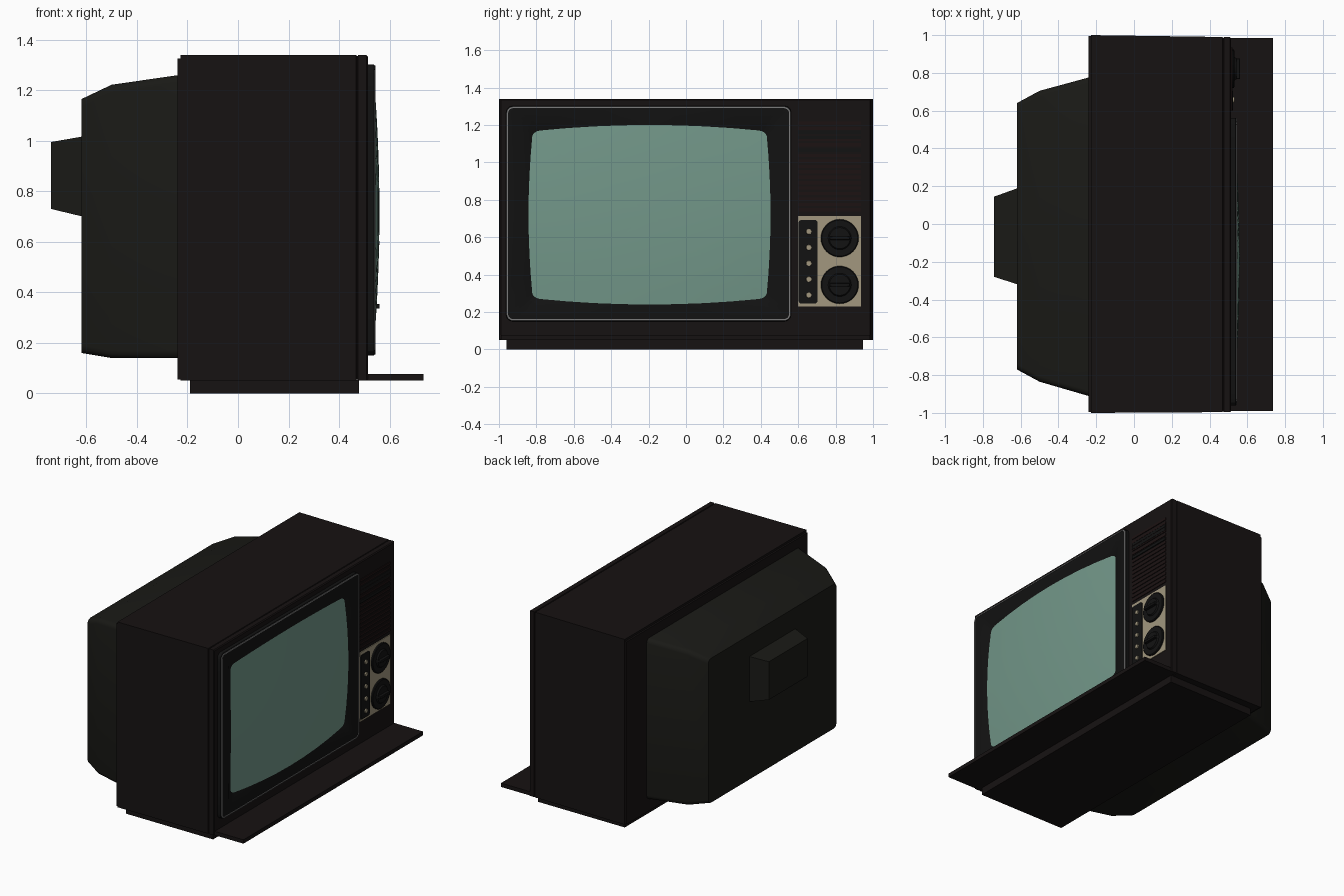
import bpy, bmesh, math
from mathutils import Matrix

if "Cube" in bpy.data.objects:
    bpy.data.objects.remove(bpy.data.objects["Cube"])


def material(name, r, g, b):
    m = bpy.data.materials.new(name)
    m.diffuse_color = (r, g, b, 1)
    m.use_nodes = True
    m.node_tree.nodes["Principled BSDF"].inputs["Base Color"].default_value = m.diffuse_color
    return m


CABINET = material("dark_wood", 0.008, 0.006, 0.006)
BACK = material("back_plastic", 0.010, 0.010, 0.008)
BLACK = material("black_plastic", 0.006, 0.006, 0.006)
GRILLE = material("grille_brown", 0.012, 0.006, 0.006)
GLASS = material("screen_glass", 0.17, 0.31, 0.25)
BEIGE = material("beige_panel", 0.36, 0.31, 0.21)
TRIM = material("metal_trim", 0.2, 0.2, 0.2)


def ring(x, y0, y1, z0, z1, r=0.0, seg=6):
    """Rounded rectangle facing +x, counter-clockwise."""
    if r == 0:
        return [(x, y0, z0), (x, y1, z0), (x, y1, z1), (x, y0, z1)]
    corners = [(y0 + r, z0 + r, 180), (y1 - r, z0 + r, 270),
               (y1 - r, z1 - r, 0), (y0 + r, z1 - r, 90)]
    return [(x, cy + r * math.cos(math.radians(a + 90 * i / seg)),
             cz + r * math.sin(math.radians(a + 90 * i / seg)))
            for cy, cz, a in corners for i in range(seg + 1)]


def circle(x, cy, cz, r, n=32):
    return [(x, cy + r * math.cos(2 * math.pi * i / n),
             cz + r * math.sin(2 * math.pi * i / n)) for i in range(n)]


def loft(name, rings, mat, start=True, end=True, bevel=0.0):
    bm = bmesh.new()
    rows = [[bm.verts.new(p) for p in r] for r in rings]
    for a, b in zip(rows, rows[1:]):
        n = len(a)
        for j in range(n):
            k = (j + 1) % n
            bm.faces.new((a[j], a[k], b[k], b[j]))
    if start:
        bm.faces.new(rows[0][::-1])
    if end:
        bm.faces.new(rows[-1])
    me = bpy.data.meshes.new(name)
    bm.to_mesh(me)
    bm.free()
    ob = bpy.data.objects.new(name, me)
    bpy.context.collection.objects.link(ob)
    me.materials.append(mat)
    if bevel:
        mod = ob.modifiers.new("bevel", 'BEVEL')
        mod.width = bevel
        mod.segments = 2
    bpy.ops.object.select_all(action='DESELECT')
    ob.select_set(True)
    bpy.context.view_layer.objects.active = ob
    bpy.ops.object.shade_smooth_by_angle(angle=math.radians(30))
    return ob


def box(name, x0, x1, y0, y1, z0, z1, mat, bevel=0.0):
    return loft(name, [ring(x0, y0, y1, z0, z1), ring(x1, y0, y1, z0, z1)], mat, bevel=bevel)


# Cabinet: tapered box with a thin rear lip and a seam behind the front edge
loft("cabinet", [
    ring(-0.24, -0.995, 0.995, 0.055, 1.325),
    ring(-0.228, -0.995, 0.995, 0.055, 1.325),
    ring(-0.228, -1.0, 1.0, 0.05, 1.34),
    ring(0.468, -0.996, 0.99, 0.05, 1.34),
    ring(0.47, -0.992, 0.986, 0.054, 1.336),
    ring(0.474, -0.992, 0.986, 0.054, 1.336),
    ring(0.476, -0.996, 0.99, 0.05, 1.34),
    ring(0.508, -0.996, 0.989, 0.05, 1.34),
    ring(0.514, -0.99, 0.983, 0.056, 1.334)], CABINET)

# Plinth and protruding front shelf
box("plinth", -0.19, 0.48, -0.96, 0.945, 0, 0.052, CABINET)
box("front_shelf", 0.475, 0.735, -0.99, 0.985, 0.05, 0.077, CABINET)

# Rear tube housing and its neck cover
loft("rear_housing", [
    ring(-0.62, -0.77, 0.64, 0.16, 1.165, 0.03, 3),
    ring(-0.50, -0.835, 0.705, 0.14, 1.222, 0.03, 3),
    ring(-0.235, -0.912, 0.777, 0.14, 1.26, 0.03, 3)], BACK)
loft("neck_cover", [
    ring(-0.74, -0.28, 0.145, 0.73, 0.995),
    ring(-0.615, -0.32, 0.19, 0.70, 1.017)], BACK)


# Picture tube: barrel-shaped outline on a domed surface
def tube_ring(scale):
    pts = []
    for _, u, v in ring(0, -1, 1, -1, 1, 0.06):
        u, v = u * scale, v * scale
        pts.append((0.56 - 0.018 * v * v - 0.026 * u * u,
                    -0.195 + 0.647 * u * (1 - 0.035 * v * v),
                    0.72 + 0.48 * v * (1 - 0.07 * u * u)))
    return pts


def subdivided(pts, n=8):
    out = []
    for p, q in zip(pts, pts[1:] + pts[:1]):
        out += [tuple(a + (b - a) * i / n for a, b in zip(p, q)) for i in range(n)]
    return out


def refined_tube_ring(scale):
    pts = []
    for _, u, v in subdivided(ring(0, -1, 1, -1, 1, 0.06, 3)):
        u, v = u * scale, v * scale
        pts.append((0.56 - 0.018 * v * v - 0.026 * u * u,
                    -0.195 + 0.647 * u * (1 - 0.035 * v * v),
                    0.72 + 0.48 * v * (1 - 0.07 * u * u)))
    return pts


def fine(*args):
    return subdivided(ring(*args, 3))


loft("screen", [refined_tube_ring(s) for s in (1, 0.85, 0.7, 0.55, 0.4, 0.25, 0.1, 0.02)],
     GLASS, start=False)

# Screen surround: raised rim sloping in to the glass
loft("screen_surround", [
    fine(0.505, -0.962, 0.562, 0.15, 1.302, 0.035),
    fine(0.538, -0.962, 0.562, 0.15, 1.302, 0.035),
    fine(0.542, -0.957, 0.557, 0.155, 1.297, 0.03),
    fine(0.542, -0.875, 0.485, 0.205, 1.245, 0.05),
    refined_tube_ring(1.0)], BLACK, start=False, end=False)
loft("screen_trim", [
    ring(0.538, -0.959, 0.559, 0.154, 1.298, 0.035),
    ring(0.545, -0.959, 0.559, 0.154, 1.298, 0.035),
    ring(0.545, -0.951, 0.551, 0.162, 1.290, 0.028),
    ring(0.538, -0.951, 0.551, 0.162, 1.290, 0.028)], TRIM, start=False, end=False)

# Speaker grille: stacked slats with wider dark bars near the top
for i in range(17):
    box(f"grille_slat_{i + 1}", 0.51, 0.519, 0.60, 0.935, 0.738 + i * 0.029, 0.755 + i * 0.029, GRILLE)
for i, z in enumerate((1.055, 1.125, 1.15)):
    box(f"grille_bar_{i + 1}", 0.51, 0.521, 0.60, 0.935, z, z + 0.02, BLACK)

# Control panel with push buttons and two tuning knobs
box("control_panel", 0.51, 0.519, 0.60, 0.935, 0.23, 0.713, BEIGE)
loft("button_strip", [ring(0.515, 0.602, 0.703, 0.245, 0.692, 0.015),
                      ring(0.524, 0.602, 0.703, 0.245, 0.692, 0.015)], BLACK)
for i in range(5):
    z = 0.29 + i * 0.085
    loft(f"button_{i + 1}", [circle(0.52, 0.657, z, 0.016, 16),
                             circle(0.532, 0.657, z, 0.014, 16)], BEIGE)
for label, z in (("upper", 0.595), ("lower", 0.345)):
    loft(f"{label}_knob", [
        circle(0.515, 0.822, z, 0.101), circle(0.528, 0.822, z, 0.101),
        circle(0.532, 0.822, z, 0.096), circle(0.532, 0.822, z, 0.062),
        circle(0.542, 0.822, z, 0.056)], BLACK)
    box(f"{label}_knob_grip", 0.535, 0.561, 0.768, 0.876, z - 0.009, z + 0.009, BLACK, bevel=0.003)
